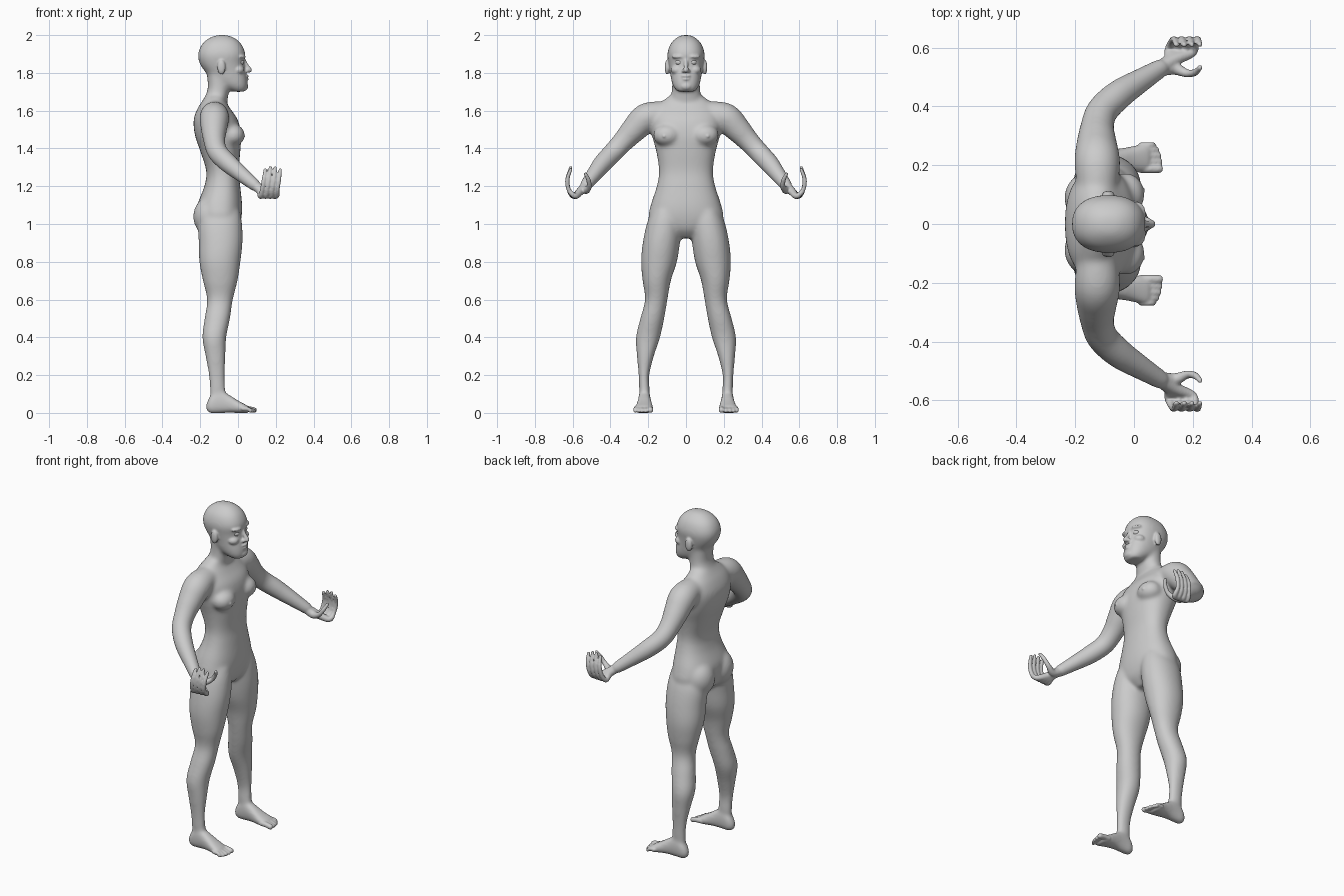
import bpy, bmesh, math
from mathutils import Vector, Matrix, Quaternion

cube = bpy.data.objects.get("Cube")
if cube:
    bpy.data.objects.remove(cube, do_unlink=True)

skin = bpy.data.materials.new("plain_grey")
skin.use_nodes = True
grey = (0.6, 0.6, 0.6, 1)
skin.diffuse_color = grey
skin.node_tree.nodes["Principled BSDF"].inputs["Base Color"].default_value = grey
SEG = 32


def spline(rows, steps=5):
    """Catmull-Rom interpolation of rows of numbers."""
    out = []
    for i in range(len(rows) - 1):
        a, b, c, d = (rows[max(i - 1, 0)], rows[i], rows[i + 1], rows[min(i + 2, len(rows) - 1)])
        for k in range(steps):
            t = k / steps
            out.append([0.5 * (2 * q + (r - p) * t + (2 * p - 5 * q + 4 * r - s) * t * t
                        + (3 * q - p - 3 * r + s) * t ** 3) for p, q, r, s in zip(a, b, c, d)])
    return out + [list(rows[-1])]


def skin_rings(bm, rings):
    loops = [[bm.verts.new(p) for p in ring] for ring in rings]
    for a, b in zip(loops, loops[1:]):
        for i in range(SEG):
            j = (i + 1) % SEG
            bm.faces.new((a[i], a[j], b[j], b[i]))
    bm.faces.new(loops[0][::-1])
    bm.faces.new(loops[-1])


def loft(bm, rows, axis="z", side=1, power=2.3):
    """Rows are (position, low, high, low, high) bounds of a rounded section."""
    rings = []
    for pos, a0, a1, b0, b1 in spline(rows):
        ring = []
        for k in range(SEG):
            c, s = math.cos(math.tau * k / SEG), math.sin(math.tau * k / SEG)
            a = (a0 + a1) / 2 + (a1 - a0) / 2 * math.copysign(abs(c) ** (2 / power), c)
            b = (b0 + b1) / 2 + (b1 - b0) / 2 * math.copysign(abs(s) ** (2 / power), s)
            ring.append((a, b * side, pos) if axis == "z" else (pos, a * side, b))
        rings.append(ring)
    skin_rings(bm, rings)


def blob(bm, centre, radii, side=1):
    x, y, z = centre
    m = Matrix.Translation((x, y * side, z)) @ Matrix.Diagonal((*radii, 1))
    bmesh.ops.create_icosphere(bm, subdivisions=3, radius=1, matrix=m)


def tube(bm, rows, side=1):
    """Round tube through rows of (x, y, z, radius) with rounded ends."""
    rows = spline(rows)
    pts = [Vector((x, y * side, z)) for x, y, z, r in rows]
    rings, prev, q = [], Vector((0, 0, 1)), Quaternion()
    for i, p in enumerate(pts):
        t = (pts[min(i + 1, len(pts) - 1)] - pts[max(i - 1, 0)]).normalized()
        q = prev.rotation_difference(t) @ q
        prev = t
        r = rows[i][3]
        rings.append([p + q @ Vector((r * math.cos(math.tau * k / SEG),
                                      r * math.sin(math.tau * k / SEG), 0)) for k in range(SEG)])
    skin_rings(bm, rings)
    for p, row in ((pts[0], rows[0]), (pts[-1], rows[-1])):
        blob(bm, p, (row[3],) * 3)


def make_object(name, bm, voxel=0, smooth=0):
    bmesh.ops.recalc_face_normals(bm, faces=bm.faces)
    for f in bm.faces:
        f.smooth = True
    mesh = bpy.data.meshes.new(name)
    bm.to_mesh(mesh)
    bm.free()
    mesh.materials.append(skin)
    ob = bpy.data.objects.new(name, mesh)
    bpy.context.scene.collection.objects.link(ob)
    if voxel:
        fuse = ob.modifiers.new("fuse", "REMESH")
        fuse.mode, fuse.voxel_size, fuse.use_smooth_shade = "VOXEL", voxel, True
        soft = ob.modifiers.new("soften", "SMOOTH")
        soft.factor, soft.iterations = 0.5, smooth
    return ob


# Torso, neck and head
bm = bmesh.new()
loft(bm, [(z, b, f, -w, w) for z, b, f, w in (
    (.925, -.13, -.04, .04), (.97, -.19, .0, .13), (1.03, -.21, .018, .195), (1.1, -.215, .022, .187),
    (1.2, -.178, .012, .155), (1.28, -.168, .004, .143), (1.38, -.198, .012, .157),
    (1.47, -.228, .016, .18), (1.55, -.235, .0, .19), (1.61, -.215, -.04, .17),
    (1.655, -.187, -.065, .12), (1.69, -.165, -.06, .07))])
loft(bm, [(1.58, -.19, -.07, -.09, .09), (1.66, -.178, -.055, -.082, .082),
          (1.72, -.16, -.045, -.074, .074), (1.8, -.165, -.03, -.075, .075)])
loft(bm, [(z, b, f, -w, w) for z, b, f, w in (
    (1.7, -.03, .04, .045), (1.725, -.08, .05, .066), (1.76, -.135, .05, .078), (1.8, -.17, .043, .084),
    (1.85, -.203, .034, .093), (1.9, -.212, .04, .099), (1.95, -.192, .02, .084),
    (1.982, -.157, -.013, .056), (2.0, -.115, -.055, .025))])

for s in (1, -1):
    # Chest and buttocks
    blob(bm, (-.028, .1, 1.47), (.065, .075, .06), s)
    blob(bm, (-.148, .088, 1.04), (.09, .092, .105), s)
    # Leg
    loft(bm, [(1.07, -.19, .01, .03, .18), (1.0, -.21, .022, .022, .208), (.9, -.208, .024, .032, .229),
              (.8, -.205, .013, .048, .238), (.7, -.186, -.002, .08, .23), (.6, -.164, -.027, .098, .217),
              (.5, -.177, -.042, .115, .242), (.4, -.189, -.062, .137, .265), (.3, -.172, -.066, .17, .26),
              (.2, -.155, -.07, .194, .251), (.12, -.15, -.066, .192, .248), (.06, -.15, -.06, .195, .245)],
         side=s, power=2.1)
    # Foot
    loft(bm, [(-.168, .207, .235, .012, .05), (-.145, .19, .25, -.003, .09), (-.1, .187, .253, -.003, .12),
              (-.05, .183, .257, .0, .098), (0, .175, .267, -.001, .066), (.04, .174, .278, -.003, .044),
              (.06, .182, .272, .0, .034)], axis="x", side=s, power=2.5)
    # Arm
    tube(bm, [(-.125, .13, 1.58, .07), (-.125, .21, 1.562, .078), (-.127, .27, 1.505, .07),
              (-.125, .33, 1.44, .058), (-.108, .385, 1.38, .054), (-.052, .44, 1.322, .051),
              (.02, .487, 1.262, .042), (.09, .53, 1.205, .033)], s)

base = make_object("body_base", bm, 0.008, 18)
evaluated = base.evaluated_get(bpy.context.evaluated_depsgraph_get())
bm = bmesh.new()
bm.from_mesh(evaluated.to_mesh())
evaluated.to_mesh_clear()
bpy.data.objects.remove(base, do_unlink=True)

# Nose, lips and chin
tube(bm, [(.028, 0, 1.872, .01), (.045, 0, 1.84, .011), (.06, 0, 1.815, .014)])
blob(bm, (.04, 0, 1.783), (.018, .027, .008))
blob(bm, (.039, 0, 1.767), (.018, .024, .009))
blob(bm, (.028, 0, 1.729), (.027, .036, .024))

for s in (1, -1):
    # Brow, cheek, nostril, ear, nipple
    blob(bm, (.012, .034, 1.886), (.029, .042, .013), s)
    blob(bm, (.0, .046, 1.815), (.034, .034, .026), s)
    blob(bm, (.045, .013, 1.81), (.014, .01, .01), s)
    blob(bm, (-.088, .1, 1.83), (.022, .013, .04), s)
    blob(bm, (.026, .115, 1.465), (.013, .01, .01), s)
    # Toes
    for y, tip, r in ((.188, .085, .015), (.212, .087, .011), (.233, .083, .011),
                      (.252, .077, .01), (.269, .066, .01)):
        tube(bm, [(.025, y, .022, r), (.055, y, .021, r), (tip, y, r, r)], s)
    # Fingers, each running from the wrist through the palm
    for i in range(4):
        t = i / 3
        k = .2 - .08 * t
        tube(bm, [(.085, .527, 1.208, .026), (.12 + .02 * (1 - t), .56, 1.173, .021),
                  (k, .586 + .008 * t, 1.148, .016), (k + .008, .62, 1.18, .012),
                  (k + .017, .628, 1.235, .0115), (k + .024, .61, 1.27 + .03 * math.sin(math.pi * (t * .6 + .2)), .009)], s)
    # Thumb
    tube(bm, [(.085, .527, 1.205, .026), (.135, .53, 1.18, .022), (.18, .513, 1.197, .014),
              (.208, .516, 1.232, .012), (.225, .533, 1.266, .009)], s)
    # Eye
    eye = bmesh.new()
    blob(eye, (.014, .037, 1.856), (.018, .02, .016), s)
    make_object("left_eye" if s == 1 else "right_eye", eye)

make_object("body", bm, 0.005, 5)
